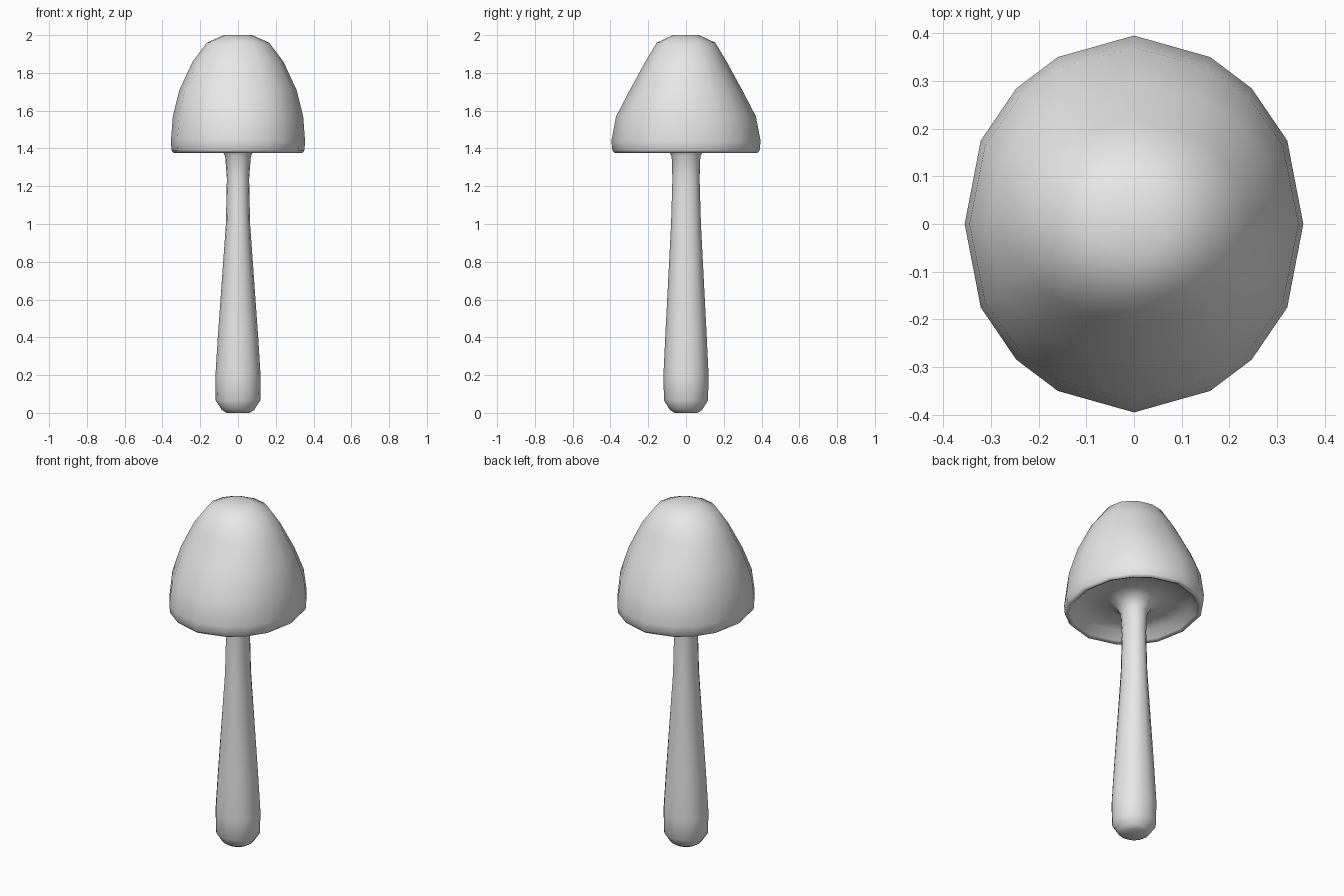
import bpy, bmesh

cube = bpy.data.objects.get("Cube")
if cube:
    bpy.data.objects.remove(cube, do_unlink=True)

grey = bpy.data.materials.new("light_grey")
grey.use_nodes = True
grey.diffuse_color = (0.8, 0.8, 0.8, 1)
grey.node_tree.nodes["Principled BSDF"].inputs["Base Color"].default_value = (0.8, 0.8, 0.8, 1)

# Sixteen-sided outline: one quarter, then mirrored and turned
quarter = [(1, 0), (0.905, 0.443), (0.695, 0.72), (0.45, 0.886)]
half = quarter + [(0, 1)] + [(-x, y) for x, y in reversed(quarter[1:])]
outline = half + [(-x, -y) for x, y in half]


def lathe(name, profile):
    """Skin rings of (x radius, y radius, z), bottom to top along the surface."""
    bm = bmesh.new()
    rings = [[bm.verts.new((x * rx, y * ry, z)) for x, y in outline]
             for rx, ry, z in profile]
    n = len(outline)
    for low, high in zip(rings, rings[1:]):
        for i in range(n):
            j = (i + 1) % n
            bm.faces.new((low[i], low[j], high[j], high[i]))
    bm.faces.new(list(reversed(rings[0])))
    bm.faces.new(rings[-1])
    for face in bm.faces:
        face.smooth = True
    bmesh.ops.recalc_face_normals(bm, faces=bm.faces)
    mesh = bpy.data.meshes.new(name)
    bm.to_mesh(mesh)
    bm.free()
    mesh.materials.append(grey)
    obj = bpy.data.objects.new(name, mesh)
    bpy.context.collection.objects.link(obj)
    return obj


# One continuous skin: rounded foot, tapered stem, flare, hollow underside, cap
lathe("mushroom", [
    (0.06, 0.06, 0), (0.085, 0.085, 0.015), (0.118, 0.116, 0.065),
    (0.12, 0.12, 0.19), (0.107, 0.11, 0.4), (0.064, 0.079, 1.0),
    (0.059, 0.072, 1.24), (0.068, 0.076, 1.36),
    (0.09, 0.1, 1.4), (0.14, 0.15, 1.43), (0.29, 0.32, 1.43),
    (0.32, 0.355, 1.385), (0.34, 0.378, 1.375), (0.352, 0.39, 1.39),
    (0.355, 0.395, 1.44), (0.345, 0.37, 1.57), (0.31, 0.297, 1.71),
    (0.24, 0.215, 1.86), (0.165, 0.155, 1.96), (0.075, 0.07, 2.0),
])
